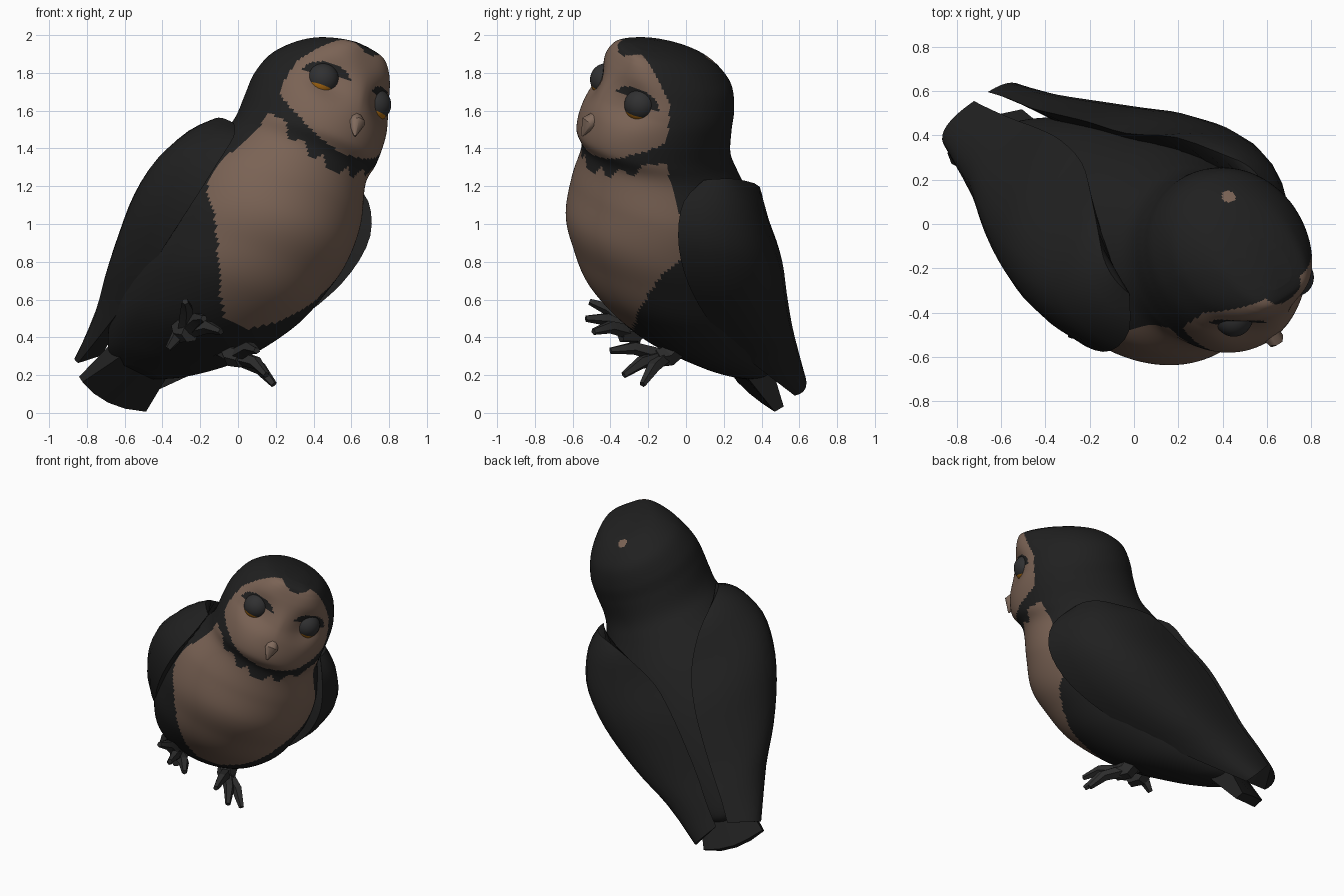
import bpy, bmesh, math
from mathutils import Vector, Matrix

if "Cube" in bpy.data.objects:
    bpy.data.objects.remove(bpy.data.objects["Cube"])

# Bird frame: w = sideways from the mirror plane, f = forward, u = up
S, F, U = (Vector(v).normalized() for v in ((.775, .51, -.375), (.55, -.835, 0), (.313, .206, .928)))
O = S * -.35
M = Matrix([[S[i], F[i], U[i], O[i]] for i in range(3)] + [[0, 0, 0, 1]])

def material(name, rgb):
    m = bpy.data.materials.new(name)
    m.diffuse_color = (*rgb, 1)
    m.use_nodes = True
    m.node_tree.nodes["Principled BSDF"].inputs["Base Color"].default_value = m.diffuse_color
    return m

DARK = material("dark_plumage", (.0145, .0145, .0145))
TAN = material("tan_plumage", (.195, .124, .09))
EYE = material("eye_grey", (.03, .03, .031))
ORANGE = material("orange_rim", (.42, .15, .006))
FOOT = material("foot_grey", (.026, .026, .026))
BEAK = material("beak_tan", (.22, .147, .11))

def finish(bm, name, mats, rule=None, angle=45):
    """Colour faces by rule, place in the world and shade."""
    if rule:
        for face in bm.faces:
            face.material_index = rule(face.calc_center_median())
    bm.transform(M)
    bmesh.ops.recalc_face_normals(bm, faces=bm.faces)
    me = bpy.data.meshes.new(name)
    bm.to_mesh(me)
    bm.free()
    for m in mats:
        me.materials.append(m)
    ob = bpy.data.objects.new(name, me)
    bpy.context.collection.objects.link(ob)
    bpy.ops.object.select_all(action='DESELECT')
    ob.select_set(True)
    bpy.context.view_layer.objects.active = ob
    bpy.ops.object.shade_smooth_by_angle(angle=math.radians(angle))
    return ob

def loft(bm, rings):
    """Skin closed rings and cap both ends."""
    vs = [[bm.verts.new(p) for p in r] for r in rings]
    n = len(vs[0])
    for a, b in zip(vs, vs[1:]):
        for i in range(n):
            j = (i + 1) % n
            bm.faces.new((a[i], a[j], b[j], b[i]))
    bm.faces.new(vs[0])
    bm.faces.new(vs[-1])

def tube(bm, pts, radii, sides=6):
    pts = [Vector(p) for p in pts]
    rings = []
    for i, (p, r) in enumerate(zip(pts, radii)):
        d = pts[min(i + 1, len(pts) - 1)] - pts[max(i - 1, 0)]
        q = d.to_track_quat('Z', 'Y')
        rings.append([p + q @ Vector((r * math.cos(t), r * math.sin(t), 0))
                      for t in (2 * math.pi * (k + .5) / sides for k in range(sides))])
    loft(bm, rings)

def smooth_rows(rows, steps):
    """Catmull-Rom interpolation between rows of numbers."""
    out = []
    for i in range(len(rows) - 1):
        p0, p1, p2, p3 = rows[max(i - 1, 0)], rows[i], rows[i + 1], rows[min(i + 2, len(rows) - 1)]
        for k in range(steps):
            t = k / steps
            out.append([.5 * (2 * b + (c - a) * t + (2 * a - 5 * b + 4 * c - d) * t * t
                              + (3 * b - a - 3 * c + d) * t ** 3) for a, b, c, d in zip(p0, p1, p2, p3)])
    return out + [list(rows[-1])]

# Body and head: rows are height, back, front, half width
BODY = [(.09, -.66, -.42, .10), (.16, -.69, -.18, .23), (.30, -.66, .16, .36), (.52, -.59, .46, .46),
        (.73, -.51, .61, .50), (.90, -.43, .69, .51), (1.10, -.31, .70, .49), (1.30, -.16, .705, .40),
        (1.41, -.09, .77, .38), (1.55, -.06, .77, .38), (1.66, -.05, .745, .37), (1.77, -.02, .71, .33),
        (1.84, .04, .69, .285), (1.90, .13, .67, .225), (1.935, .24, .65, .17), (1.955, .36, .60, .09)]
EYE_W, EYE_U = .178, 1.69

def body_ring(u, back, front, a, n=160):
    ring = []
    for k in range(n):
        t = 2 * math.pi * k / n
        c, s = math.cos(t), math.sin(t)
        e = 1 - .45 * min(max((u - 1.65) / .25, 0), 1) if c > 0 else 1   # squarer brow
        w = math.copysign(a * abs(s) ** e, s)
        f = (back + front) / 2 + (front - back) / 2 * c
        if f > .3:                                                       # eye sockets
            f -= .055 * math.exp(-((abs(w) - EYE_W) ** 2 + (u - EYE_U) ** 2) / .012)
        ring.append((w, f, u))
    return ring

def plumage(p):
    """0 = dark, 1 = tan: heart face, lashes, ragged collar and bib."""
    w, f, u = abs(p.x), p.y, p.z
    if (p.x - .04) ** 2 + (f - .13) ** 2 < .0009 and u > 1.8:            # crown speck
        return 1
    if f > .51 + .5 * max(0, u - 1.75) and u > 1.3:
        low = (w / .39) ** 2 + ((u - 1.68) / .335) ** 2 < 1
        if low if u < 1.68 else u < 1.895 + .5 * w:
            dw, du = w - EYE_W, u - EYE_U
            lash = du > .025 - .12 * dw and (dw / .115) ** 2 + (du / .092) ** 2 < 1
            return 0 if lash else 1
    collar = (w / .44) ** 2 + ((u - 1.68) / (.42 + .025 * math.sin(w * 55))) ** 2 < 1
    if collar or u > 1.55 or u < .36 + 2.5 * w * w:
        return 0
    return int(f > .33 + .4 * max(0, u - 1.05) if u > .75 else f > .1)

bm = bmesh.new()
loft(bm, [body_ring(*r) for r in smooth_rows(BODY, 9)])
finish(bm, "body", [DARK, TAN], plumage)

# Wings: rows are front edge, outer bulge, back edge, each as (w, f, u)
WING = [(.40, .25, 1.35, .43, .12, 1.37, .38, -.01, 1.34), (.46, .39, 1.25, .53, .06, 1.26, .25, -.22, 1.25),
        (.52, .42, 1.08, .60, -.05, 1.07, .13, -.36, 1.07), (.53, .34, .88, .59, -.17, .88, .08, -.50, .88),
        (.50, .18, .68, .53, -.29, .68, .06, -.60, .68), (.43, -.06, .47, .43, -.45, .48, .05, -.69, .48),
        (.34, -.36, .28, .31, -.62, .31, .05, -.78, .32), (.23, -.75, .05, .20, -.83, .10, .04, -.86, .17)]

def wing_section(r):
    a, m, b = Vector(r[:3]), Vector(r[3:6]), Vector(r[6:])
    c = 2 * m - (a + b) / 2
    return [a * (1 - t) ** 2 + c * 2 * t * (1 - t) + b * t * t for t in (k / 9 for k in range(10))]

# Toe tips in world space, since the right foot is lifted
TIPS = {1: ((.10, -.40, .33), (.15, -.33, .20), (.19, -.23, .15), (-.17, -.03, .31)),
        -1: ((-.28, -.51, .59), (-.18, -.53, .50), (-.09, -.49, .43), (-.37, -.27, .34))}

for side, label in ((1, "left"), (-1, "right")):
    bm = bmesh.new()
    loft(bm, [[(side * p.x, p.y, p.z) for p in wing_section(r)] for r in smooth_rows(WING, 3)])
    finish(bm, "wing_" + label, [DARK])

    # Eye over a slightly lowered orange rim
    for name, r, u, mat in (("eye_", .086, EYE_U, EYE), ("eye_rim_", .0815, EYE_U - .010, ORANGE)):
        bm = bmesh.new()
        bmesh.ops.create_uvsphere(bm, u_segments=32, v_segments=24, radius=r,
                                  matrix=Matrix.Translation((side * EYE_W, .60, u)))
        finish(bm, name + label, [mat])

    # Foot: ankle, three front toes and a back toe
    bm = bmesh.new()
    tube(bm, [(side * .16, .0, .33), (side * .17, .08, .25), (side * .18, .15, .24)], (.07, .065, .05))
    for tip in TIPS[side]:
        base, end = Vector((side * .17, .08, .25)), M.inverted() @ Vector(tip)
        knuckle = base.lerp(end, .6) + Vector((0, 0, .03))
        tube(bm, [base, knuckle, end], (.042, .036, .018), 5)
    finish(bm, "foot_" + label, [FOOT], angle=25)

# Tail: a fanned slab with a shallow point
bm = bmesh.new()
rings = []
for w, f, u, h in ((-1, -.71, -.05, .03), (-.5, -.73, -.075, .04), (0, -.74, -.083, .04),
                   (.5, -.73, -.075, .04), (1, -.69, -.05, .03)):
    rings.append([(w * .14, -.44, .16), (w * .21, f + .03, u), (w * .21, f - .02, u + h), (w * .14, -.58, .26)])
loft(bm, rings)
finish(bm, "tail", [DARK], angle=25)

# Beak
bm = bmesh.new()
tube(bm, [(0, .73, 1.555), (0, .775, 1.515), (0, .80, 1.44)], (.03, .046, .006), 8)
finish(bm, "beak", [BEAK])
